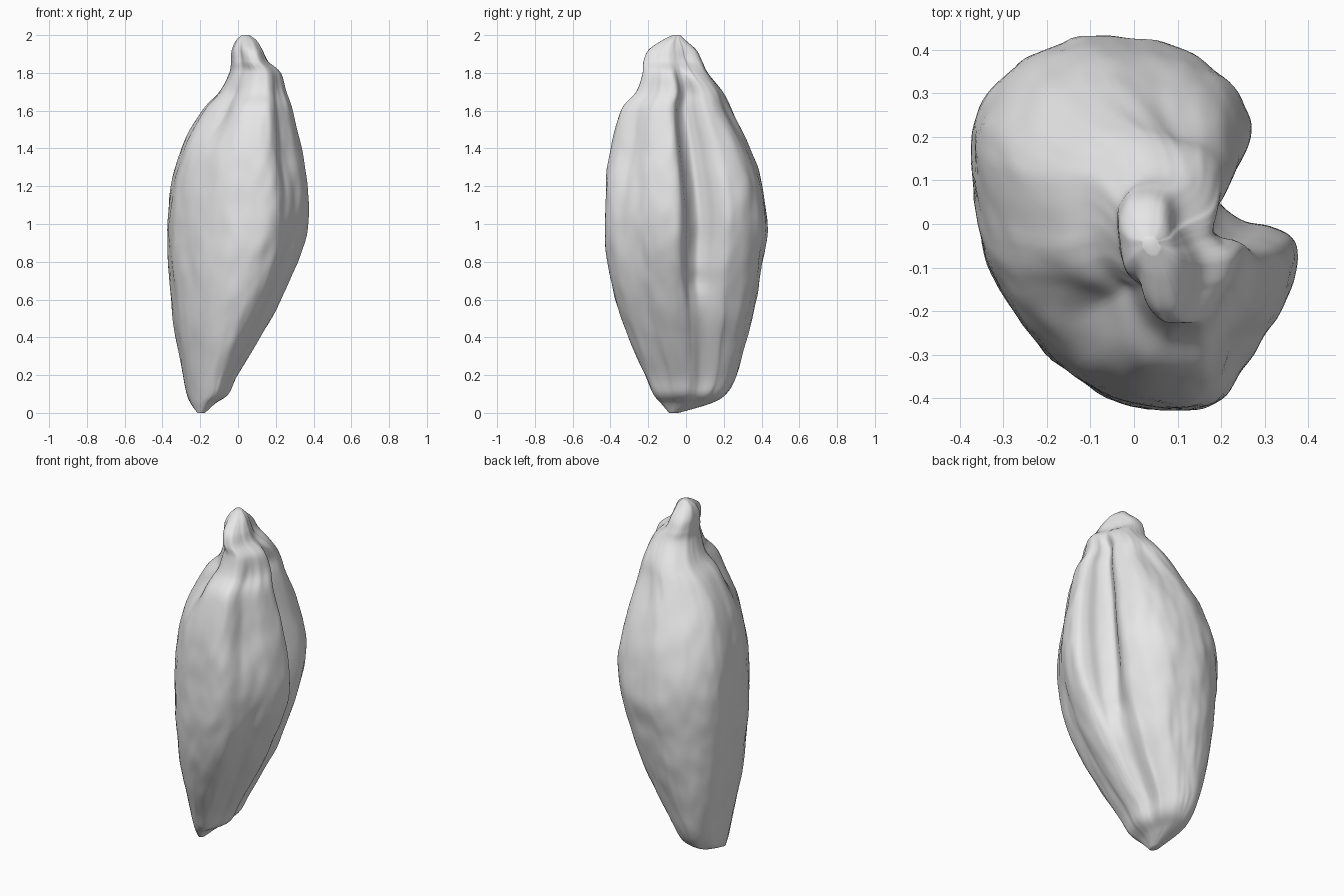
import bpy, bmesh, math
from mathutils import Vector, noise

cube = bpy.data.objects.get("Cube")
if cube:
    bpy.data.objects.remove(cube, do_unlink=True)

# Cross-section at the widest height: two lobes with a deep crease between
SECTION = [(.19, .06), (.205, .11), (.24, .16), (.26, .21), (.25, .26), (.2, .34),
           (.12, .4), (.02, .425), (-.1, .435), (-.22, .4), (-.3, .34), (-.36, .255),
           (-.375, .17), (-.355, 0), (-.325, -.11), (-.25, -.23), (-.14, -.35),
           (0, -.42), (.13, -.43), (.21, -.395), (.262, -.325), (.303, -.245),
           (.345, -.18), (.375, -.08), (.365, -.03), (.32, -.005), (.25, .01)]
# The same section with the crease filled in
FILLED = ([(.335, .09), (.315, .14), (.295, .19), (.275, .235)] + SECTION[4:-3]
          + [(.372, -.03), (.362, .01), (.35, .05)])

# Height, then extents: x min, x max, y min, y max
LEVELS = [(0, -.215, -.175, -.09, -.04), (.05, -.25, -.12, -.13, .13),
          (.1, -.27, -.05, -.17, .21), (.2, -.29, .0, -.215, .265),
          (.4, -.325, .12, -.305, .315), (.6, -.35, .23, -.375, .365),
          (.8, -.37, .32, -.415, .4), (1, -.375, .37, -.43, .43),
          (1.2, -.355, .37, -.425, .4), (1.4, -.3, .335, -.4, .335),
          (1.6, -.19, .29, -.345, .245), (1.7, -.1, .255, -.265, .195),
          (1.8, -.045, .225, -.23, .115), (1.86, -.035, .16, -.225, .085),
          (1.92, -.03, .13, -.2, .055), (1.97, -.01, .1, -.13, .0),
          (2, .02, .06, -.07, -.03)]


def spline(points, t, closed):
    """Smooth curve through points, t measured in point steps."""
    n = len(points)
    i = math.floor(t) if closed else min(math.floor(t), n - 2)
    f = t - i
    pick = (lambda j: points[j % n]) if closed else (lambda j: points[max(0, min(n - 1, j))])
    a, b, c, d = (Vector(pick(i + k)) for k in (-1, 0, 1, 2))
    return (b * 2 + (c - a) * f + (a * 2 - b * 5 + c * 4 - d) * f * f
            + (b * 3 - a - c * 3 + d) * f ** 3) / 2


def ramp(low, high, value):
    s = max(0, min(1, (value - low) / (high - low)))
    return s * s * (3 - 2 * s)


def bump(value, centre, width):
    return math.exp(-((value - centre) / width) ** 2)


ROWS, COLS = 110, 162
bm = bmesh.new()
rings = []
for r in range(ROWS + 1):
    z, x0, x1, y0, y1 = spline(LEVELS, r / ROWS * (len(LEVELS) - 1), False)
    # The crease is deepest in the middle and fades into both ends
    lobed = (.3 + .7 * ramp(.45, .95, z)) * (1 - .75 * ramp(1.68, 1.88, z)) * ramp(0, .15, z)
    ring = []
    for c in range(COLS):
        t = c / COLS * len(SECTION)
        p = spline(FILLED, t, True).lerp(spline(SECTION, t, True), lobed)
        u, v = p.x / .375, p.y / .4325
        angle = math.atan2(v, u)
        # Hollow shoulder, folds running down from the tip, and fuller flanks
        shoulder = bump(z, 1.6, .15) * (-.27 * bump(angle, -2.4, .42)
                                        - .07 * bump(angle, 1.35, .25))
        fold = -.08 * bump(z, 1.45, .25) * bump(angle, -.8, .17)
        flank = (.06 * bump(z, .4, .3) * (bump(angle, 2.3, .45) + bump(angle, .8, .35))
                 + .05 * bump(z, 1.3, .3) * bump(angle, .8, .3))
        # Tip pressed into a slanted ridge
        tip = bump(z, 1.89, .08) * (.08 * (bump(angle, -.75, .35) + bump(angle, 2.4, .35))
                                    - .26 * (bump(angle, .8, .4) + bump(angle, -2.35, .4)))
        # Small dent, ribs and husk unevenness
        dent = -.07 * bump(z, .7, .05) * bump(angle, .3, .25)
        ribs = .02 * math.sin(angle * 13) * bump(z, .35, .25) * bump(angle, .1, .8)
        grain = .022 * noise.noise((u * 3, v * 3, z * 5)) + .012 * noise.noise((u * 7, v * 7, z * 9))
        s = 1 + shoulder + fold + flank + tip + dent + ribs + grain
        ring.append(bm.verts.new(((x0 + x1) / 2 + u * s * (x1 - x0) / 2,
                                  (y0 + y1) / 2 + v * s * (y1 - y0) / 2, z)))
    rings.append(ring)

# Skin the rings and close both ends
for low, high in zip(rings, rings[1:]):
    for c in range(COLS):
        d = (c + 1) % COLS
        bm.faces.new((low[c], low[d], high[d], high[c]))
bm.faces.new(rings[0][::-1])
bm.faces.new(rings[-1])

mesh = bpy.data.meshes.new("seed_grain")
bm.to_mesh(mesh)
bm.free()
seed = bpy.data.objects.new("seed_grain", mesh)
bpy.context.collection.objects.link(seed)

# Plain grey husk
husk = bpy.data.materials.new("husk_grey")
husk.use_nodes = True
grey = (.8, .8, .8, 1)
husk.diffuse_color = grey
husk.node_tree.nodes["Principled BSDF"].inputs["Base Color"].default_value = grey
mesh.materials.append(husk)

bpy.context.view_layer.objects.active = seed
seed.select_set(True)
bpy.ops.object.shade_smooth_by_angle(angle=math.radians(60))
